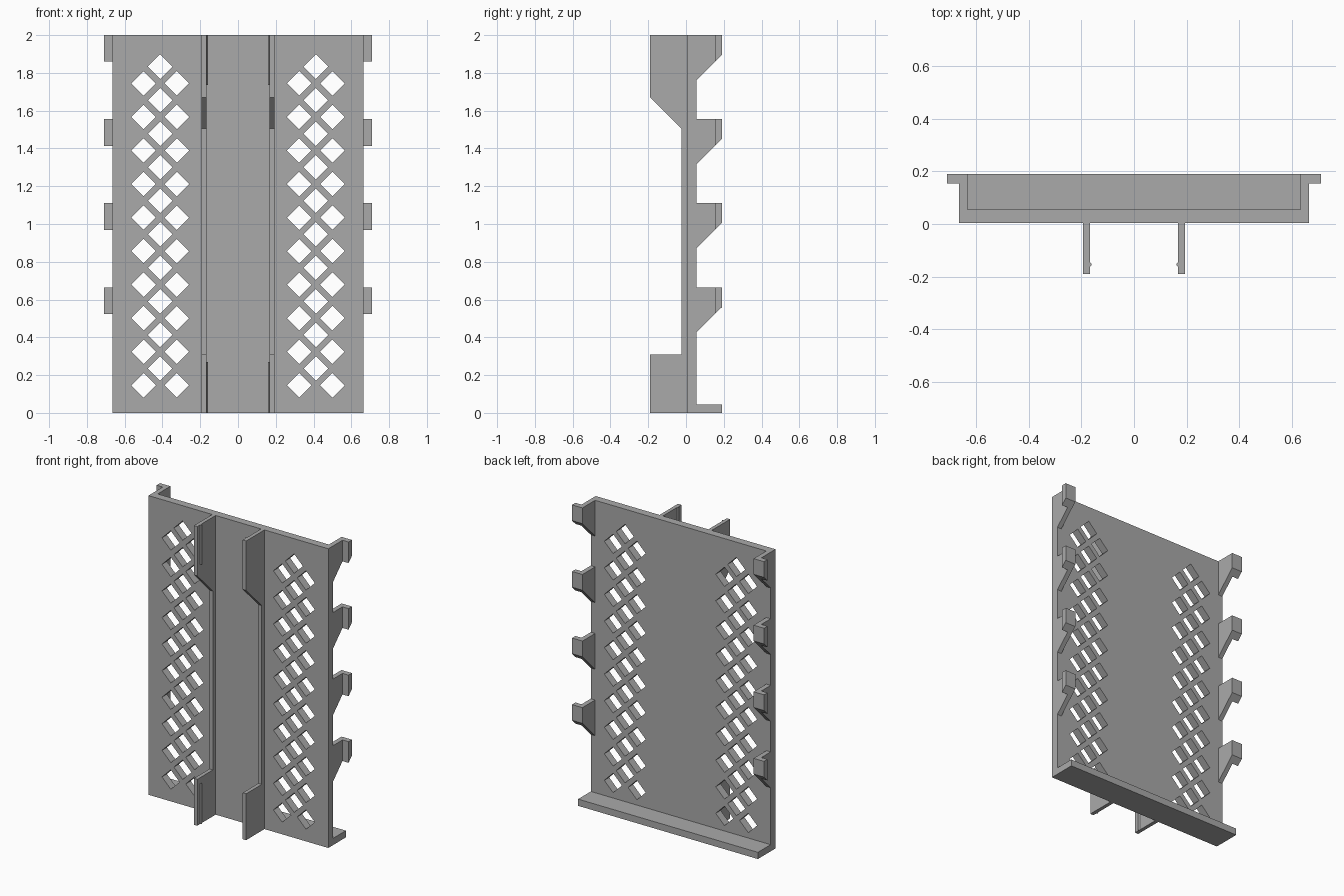
import bpy
import bmesh
from mathutils import Vector

if "Cube" in bpy.data.objects:
    bpy.data.objects.remove(bpy.data.objects["Cube"], do_unlink=True)

grey = bpy.data.materials.new("plain grey")
grey.use_nodes = True
grey.diffuse_color = (0.4, 0.4, 0.4, 1)
grey.node_tree.nodes["Principled BSDF"].inputs["Base Color"].default_value = (0.4, 0.4, 0.4, 1)


def prism(bm, points, shift):
    """Extrude a flat outline along a vector into a closed solid."""
    face = bm.faces.new([bm.verts.new(p) for p in points])
    result = bmesh.ops.extrude_face_region(bm, geom=[face], use_keep_orig=True)
    verts = [v for v in result["geom"] if isinstance(v, bmesh.types.BMVert)]
    bmesh.ops.translate(bm, verts=verts, vec=Vector(shift))


def finish(name, bm):
    bmesh.ops.recalc_face_normals(bm, faces=bm.faces)
    mesh = bpy.data.meshes.new(name)
    bm.to_mesh(mesh)
    bm.free()
    mesh.materials.append(grey)
    obj = bpy.data.objects.new(name, mesh)
    bpy.context.collection.objects.link(obj)
    return obj


def side_solid(name, profile, x0, x1):
    """Solid from a (y, z) side profile between two x positions."""
    bm = bmesh.new()
    prism(bm, [(x0, y, z) for y, z in profile], (x1 - x0, 0, 0))
    return finish(name, bm)


FRONT, BACK, REAR = 0.004, 0.056, 0.19
HALF = 0.665

# Back plate and bottom lip share one L-shaped profile
plate = side_solid("back_plate", [(FRONT, 0), (REAR, 0), (REAR, 0.045),
                                  (BACK, 0.045), (BACK, 2), (FRONT, 2)], -HALF, HALF)

# Lattice of diamond holes, three staggered columns on each side
bm = bmesh.new()
R, STEP = 0.065, 0.1776
for side in (-1, 1):
    for offset, base in ((-0.088, 0.146), (0, 0.235), (0.088, 0.146)):
        for i in range(10):
            x, z = side * 0.412 + offset, base + i * STEP
            prism(bm, [(x - R, -0.1, z), (x, -0.1, z - R),
                       (x + R, -0.1, z), (x, -0.1, z + R)], (0, 0.3, 0))
cutter = finish("lattice_cutter", bm)
cutter.hide_render = True
cut = plate.modifiers.new("lattice", "BOOLEAN")
cut.operation = "DIFFERENCE"
cut.solver = "EXACT"
cut.object = cutter
bpy.context.view_layer.objects.active = plate
bpy.ops.object.modifier_apply(modifier=cut.name)
bpy.data.objects.remove(cutter, do_unlink=True)

fin_profile = [(FRONT, 0), (-0.19, 0), (-0.19, 0.31), (-0.025, 0.31), (-0.025, 1.505),
               (-0.19, 1.67), (-0.19, 2), (FRONT, 2)]

for side, label in ((1, "left"), (-1, "right")):
    # Front fin with wide ends
    side_solid(label + "_fin", fin_profile, side * 0.168, side * 0.193)

    # Small snap ridges on the inner face of the fin
    for end, z0, z1 in (("lower", 0, 0.27), ("upper", 1.735, 2)):
        bm = bmesh.new()
        prism(bm, [(side * 0.168, -0.164, z0), (side * 0.160, -0.154, z0),
                   (side * 0.168, -0.144, z0)], (0, 0, z1 - z0))
        finish(f"{label}_{end}_ridge", bm)

    # Rear hooks: a sloped arm with an outward flange
    for i, top in enumerate((2, 1.555, 1.11, 0.665)):
        arm = [(BACK - 0.02, top), (REAR, top), (REAR, top - 0.105),
               (BACK, top - 0.239), (BACK - 0.02, top - 0.239)]
        side_solid(f"{label}_hook_arm_{i + 1}", arm, side * 0.633, side * HALF)
        flange = [(0.154, top), (REAR, top), (REAR, top - 0.105), (0.154, top - 0.141)]
        side_solid(f"{label}_hook_flange_{i + 1}", flange, side * HALF, side * 0.71)
